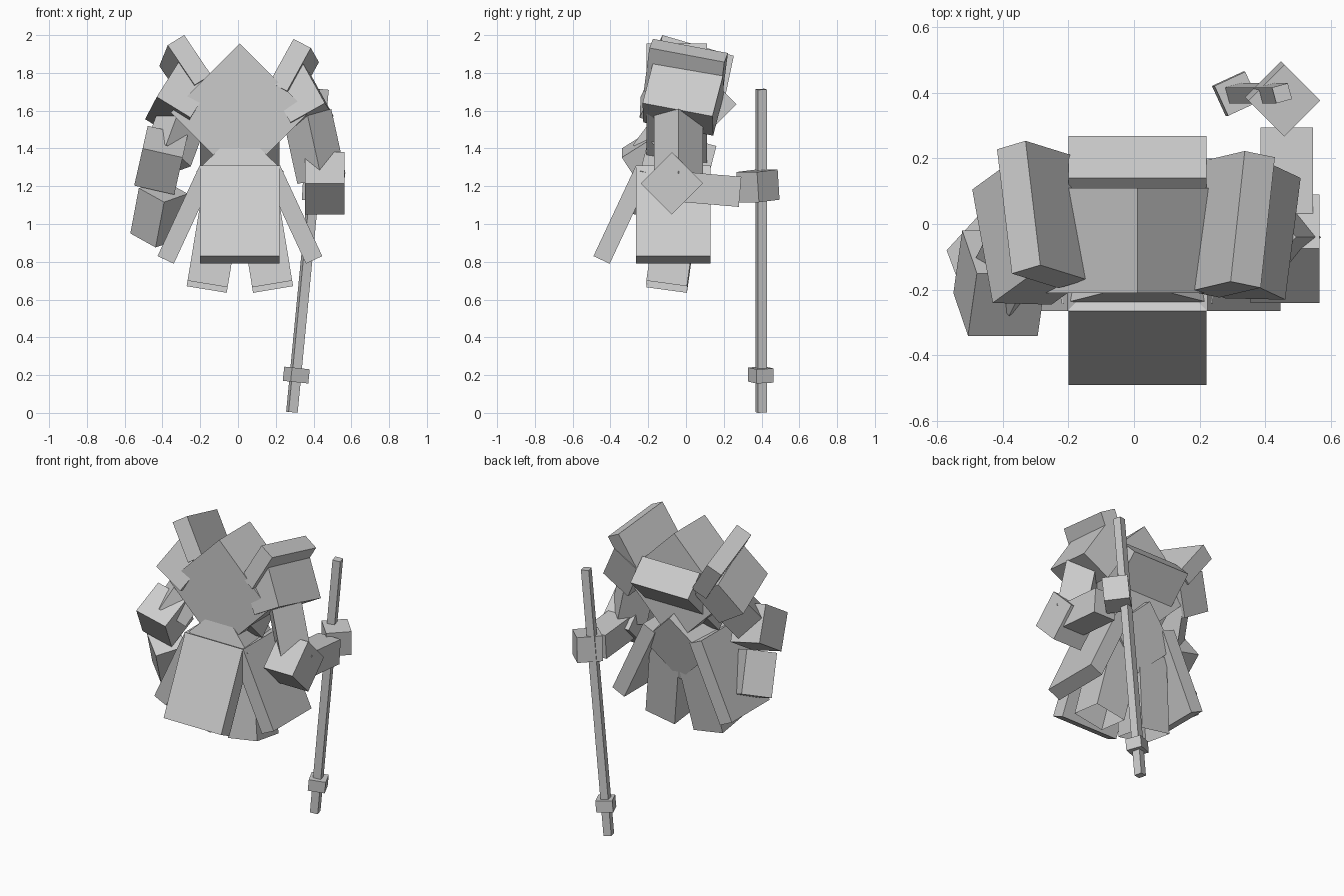
import bpy
import bmesh
from mathutils import Vector

cube = bpy.data.objects.get("Cube")
if cube:
    bpy.data.objects.remove(cube, do_unlink=True)

grey = bpy.data.materials.new("plain grey")
grey.use_nodes = True
COLOUR = (0.6, 0.6, 0.6, 1)
grey.diffuse_color = COLOUR
grey.node_tree.nodes["Principled BSDF"].inputs["Base Color"].default_value = COLOUR


def box(name, corner, edge_a, edge_b, depth, open_base=False):
    """Block from one corner, two edges and a signed depth square to both."""
    o, a, b = Vector(corner), Vector(edge_a), Vector(edge_b)
    size = b.length
    b = (b - b.project(a)).normalized() * size
    c = a.cross(b).normalized() * depth
    bm = bmesh.new()
    lower = [bm.verts.new(o + v) for v in (Vector(), a, a + b, b)]
    upper = [bm.verts.new(v.co + c) for v in lower]
    base = bm.faces.new(lower)
    bm.faces.new(upper)
    for i in range(4):
        j = (i + 1) % 4
        bm.faces.new((lower[i], lower[j], upper[j], upper[i]))
    bmesh.ops.recalc_face_normals(bm, faces=bm.faces)
    if open_base:
        bmesh.ops.delete(bm, geom=[base], context="FACES_ONLY")
    mesh = bpy.data.meshes.new(name)
    bm.to_mesh(mesh)
    bm.free()
    mesh.materials.append(grey)
    obj = bpy.data.objects.new(name, mesh)
    bpy.context.collection.objects.link(obj)


MID = 0.01  # centre line of the body

# Body blocks, turned to stand on one edge
box("torso", (MID, -0.21, 1.955), (0, 0.32, 0), (-0.365, 0, -0.365), -0.516)
box("pelvis", (MID, -0.184, 1.503), (0, 0.345, -0.09), (-0.23, -0.058, -0.223), -0.325)
box("back_block", (-0.2, 0.14, 1.76), (0.42, 0, 0), (0, 0.127, -0.127), -0.46)

# Skirt panels and open-ended legs
box("front_panel", (-0.2, -0.265, 1.31), (0.42, 0, 0), (0, -0.225, -0.48), 0.095)
for side, s in (("left", 1), ("right", -1)):
    box(side + "_panel", (MID + s * 0.213, -0.265, 1.31), (0, 0.395, 0),
        (s * 0.223, 0, -0.48), s * 0.095)
    box(side + "_leg", (MID + s * 0.277, -0.21, 0.7), (-s * 0.212, 0, -0.035),
        (0, 0.215, -0.03), -s * 0.48, open_base=True)

# Shoulder plates
box("right_upper_plate", (-0.285, -0.125, 2.0), (-0.045, 0.378, -0.11),
    (0.14, -0.027, -0.215), 0.105)
box("left_upper_plate", (0.294, -0.175, 1.98), (0.043, 0.397, -0.075),
    (-0.125, -0.022, -0.23), -0.105)
box("right_lower_plate", (-0.43, -0.24, 1.673), (-0.062, 0.345, -0.118),
    (0.122, 0.085, 0.195), 0.21)
box("left_lower_plate", (0.46, -0.23, 1.64), (0.047, 0.37, -0.07),
    (-0.122, 0.04, 0.22), -0.21)

# Right arm, hanging
box("right_upper_arm", (-0.38, -0.28, 1.42), (0.1, 0.2, 0.27), (0.13, 0.09, -0.115), 0.184)
box("right_elbow", (-0.505, -0.34, 1.4), (0.212, 0, -0.048), (0.025, 0.19, 0.12), -0.24)
box("right_forearm", (-0.57, -0.08, 0.95), (0.045, -0.12, 0.24), (0.13, -0.09, -0.09), 0.19)

# Left arm, reaching back to hold the staff
box("left_upper_arm", (0.442, -0.17, 1.24), (-0.075, 0, 0.34), (-0.127, 0.13, -0.03), -0.184)
box("left_elbow", (0.355, -0.075, 1.38), (0.21, 0, 0), (0, 0.165, -0.165), -0.233)
box("left_forearm", (0.385, 0.293, 1.25), (0.16, 0, 0), (0, -0.35, 0.03), 0.16)
box("left_hand", (0.447, 0.276, 1.115), (0.11, 0.11, 0), (0.01, -0.01, 0.16), -0.155)

# Staff
box("staff", (0.268, 0.367, 0.005), (0.165, 0, 1.71), (0.048, 0.013, 0), 0.05)
box("staff_ring", (0.237, 0.42, 0.17), (0.008, 0, 0.075), (0.094, 0.043, 0), -0.1)
